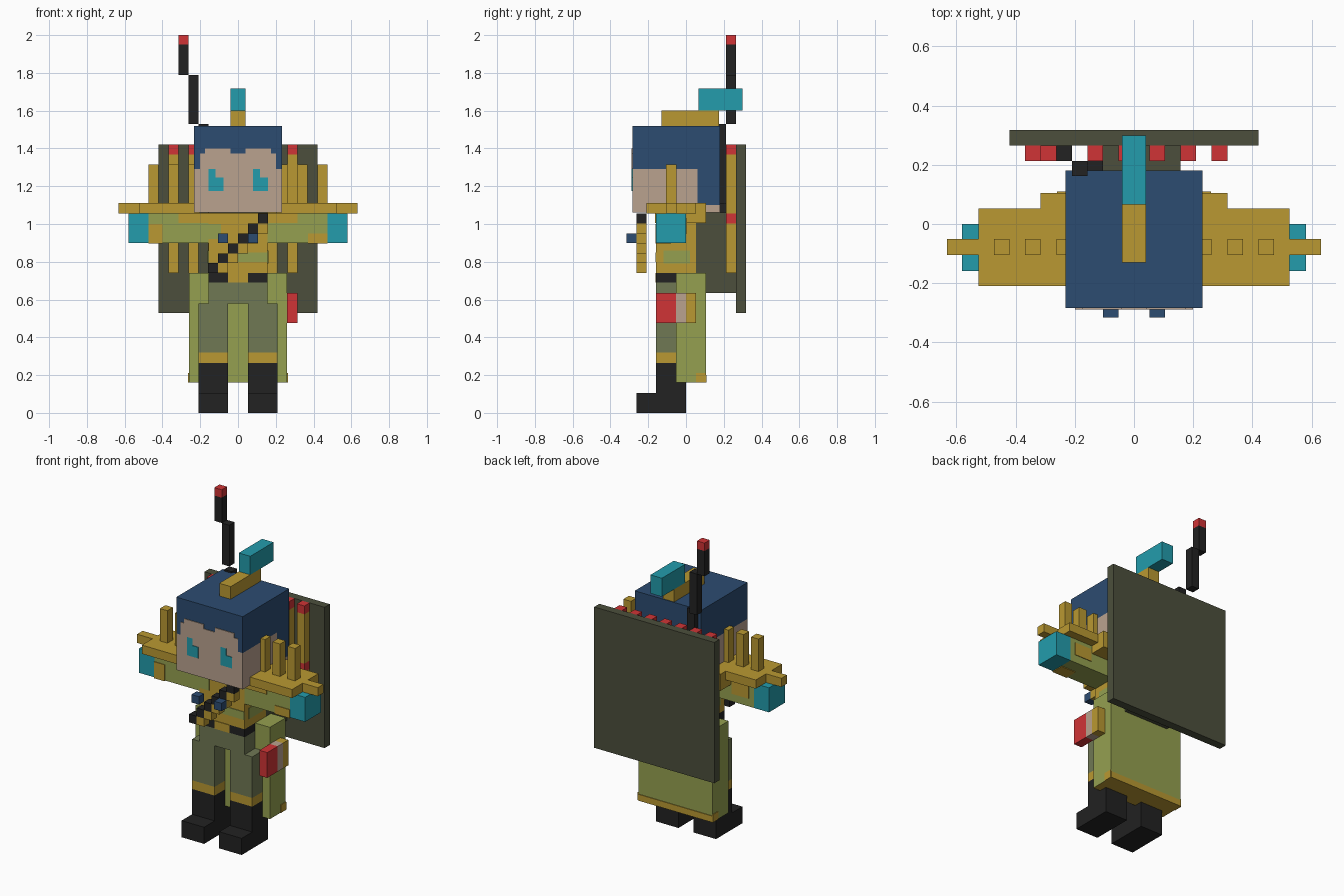
import bpy

if "Cube" in bpy.data.objects:
    bpy.data.objects.remove(bpy.data.objects["Cube"])

# Palette, given as sRGB and stored linear
PALETTE = {
    "gold": (186, 153, 50), "teal": (35, 156, 172), "navy": (44, 76, 113),
    "black": (34, 34, 34), "red": (208, 52, 54), "skin": (186, 162, 143),
    "leaf_green": (149, 160, 80), "trouser_green": (112, 120, 84),
    "dark_olive": (76, 79, 60),
}


def linear(c):
    c /= 255
    return c / 12.92 if c <= 0.04045 else ((c + 0.055) / 1.055) ** 2.4


MATS = {}
for key, rgb in PALETTE.items():
    MATS[key] = bpy.data.materials.new(key)
    MATS[key].diffuse_color = (*[linear(c) for c in rgb], 1)


def box(name, color, x, y, z):
    """Flat-sided block spanning the given x, y and z ranges."""
    bpy.ops.mesh.primitive_cube_add(size=1)
    ob = bpy.context.object
    ob.name = name
    for v in ob.data.vertices:
        for i, (lo, hi) in enumerate((x, y, z)):
            v.co[i] = lo if v.co[i] < 0 else hi
    ob.data.materials.append(MATS[color])
    return ob


def pair(name, color, x, y, z):
    """The same block on both sides of the body."""
    box(name + "_right", color, x, y, z)
    box(name + "_left", color, (-x[1], -x[0]), y, z)


U = 0.0525  # block unit
T = 0.004   # thickness of painted plates

# Boots, cuffs and trousers
LEG_X, LEG_Y = (0.053, 0.21), (-0.158, 0)
pair("boot", "black", LEG_X, LEG_Y, (0, 0.265))
pair("boot_toe", "black", LEG_X, (-0.263, -0.158), (0, 0.105))
pair("cuff", "gold", LEG_X, LEG_Y, (0.265, 0.32))
pair("trouser_leg", "trouser_green", LEG_X, LEG_Y, (0.32, 0.58))
box("hips", "trouser_green", (-0.157, 0.157), LEG_Y, (0.58, 0.69))

# Belt and buckle
box("belt", "black", (-0.157, 0.157), (-0.158, 0.053), (0.69, 0.74))
box("buckle", "gold", (-U, U), (-0.158 - T, -0.15), (0.69, 0.74))

# Coat tails with a painted hem
coat = box("coat", "leaf_green", (-0.26, 0.26), (-0.053, 0.105), (0.16, 0.69))
coat.data.materials.append(MATS["gold"])
for p in coat.data.polygons:
    if p.normal.z < -0.5:
        p.material_index = 1
pair("coat_side", "leaf_green", (0.157, 0.26), (-0.053, 0.105), (0.69, 0.74))
box("coat_back", "leaf_green", (-0.157, 0.157), (0.053, 0.105), (0.69, 0.74))
box("hem_back", "gold", (-0.26, 0.26), (0.1, 0.105 + T), (0.16, 0.2))
pair("hem_side", "gold", (0.255, 0.26 + T), (0.053, 0.105), (0.16, 0.21))

# Hip pouch
for part, col, y in (("front", "red", (-0.158, -0.053)),
                     ("middle", "skin", (-0.053, 0)), ("back", "gold", (0, 0.053))):
    box("pouch_" + part, col, (0.26, 0.315), y, (0.475, 0.635))

# Torso and its painted patches
box("torso", "gold", (-0.157, 0.157), (-0.158, 0.053), (0.74, 1.005))
box("torso_patch_high", "leaf_green", (-0.157, -0.09), (-0.158 - T, -0.15), (0.92, 1.0))
box("torso_patch_low", "leaf_green", (0.0, 0.157), (-0.158 - T, -0.15), (0.8, 0.85))
pair("torso_side_patch", "leaf_green", (0.15, 0.157 + T), (-0.12, 0.02), (0.79, 0.86))

# Arms, hands and sleeve patches
pair("arm", "leaf_green", (0.157, 0.475), LEG_Y, (0.9, 1.055))
pair("hand", "teal", (0.475, 0.58), LEG_Y, (0.9, 1.055))
box("sleeve_patch_right", "gold", (0.37, 0.475), (-0.158 - T, -0.08), (0.9 - T, 0.95))
box("sleeve_patch_left", "gold", (-0.475, -0.4), (-0.158 - T, -0.08), (0.9 - T, 1.0))
pair("sleeve_back_patch", "gold", (0.32, 0.44), (-0.05, T), (0.95, 1.03))

# Collar and shoulder armour with spikes
box("collar", "gold", (-0.315, 0.315), (-0.165, 0.105), (1.005, 1.058))
pair("shoulder_plate", "gold", (0.2, 0.525), (-0.21, 0.053), (1.055, 1.11))
pair("shoulder_rear", "gold", (0.2, 0.315), (0.053, 0.105), (1.055, 1.11))
pair("shoulder_tip", "gold", (0.525, 0.632), (-0.105, -0.05), (1.055, 1.11))
for i in range(3):
    x = 0.21 + 2 * U * i
    pair(f"shoulder_spike_{i}", "gold", (x, x + U), (-0.105, -0.05), (1.11, 1.315))

# Diagonal bandolier with cartridges, and two small blue clips
for i in range(6):
    x, z = -3 * U + i * U, 0.74 + i * U
    box(f"bandolier_{i}", "black", (x, x + U), (-0.263, -0.21), (z, z + U))
    if i < 5:
        box(f"cartridge_{i}", "gold", (x + U, x + 2 * U), (-0.263, -0.21), (z, z + U))
box("bandolier_end", "black", (-2 * U, -U), (-0.263, -0.21), (0.74, 0.74 + U))
pair("clip", "navy", (U, 2 * U), (-0.315, -0.263), (0.9, 0.95))

# Head: face block, hair cap and hair at the back
HX = (-0.232, 0.232)
box("face", "skin", HX, (-0.284, 0.06), (1.06, 1.29))
box("nape", "skin", HX, (0.06, 0.18), (1.06, 1.1))
box("hair_back", "navy", HX, (0.06, 0.18), (1.1, 1.29))
box("hair_cap", "navy", HX, (-0.284, 0.18), (1.29, 1.52))

# Forehead with a stepped hairline
FY = (-0.284 - T, -0.275)
box("forehead", "skin", (-0.2, 0.2), FY, (1.29, 1.372))
pair("forehead_bump", "skin", (0.04, 0.175), FY, (1.372, 1.4))

# Eyes
for side, x in (("left", -0.155), ("right", 0.08)):
    box("eye_tall_" + side, "teal", (x, x + 0.037), FY, (1.175, 1.29))
    box("eye_low_" + side, "teal", (x + 0.037, x + 0.078), FY, (1.175, 1.245))

# Crest and plume
box("crest", "gold", (-0.04, 0.04), (-0.13, 0.175), (1.52, 1.6))
box("plume", "teal", (-0.04, 0.04), (0.065, 0.298), (1.6, 1.717))

# Back pack and board
box("pack_core", "dark_olive", (-0.157, 0.157), (0.053, 0.265), (0.635, 1.06))
box("pack_board", "dark_olive", (-0.42, 0.42), (0.265, 0.317), (0.53, 1.42))

# Two rows of red-tipped rods in front of the board
for i in range(7):
    x = -7 * U + 2 * U * i
    for row, z0, z1 in (("low", 0.74, 1.055), ("high", 1.055, 1.42)):
        rx, ry = (x, x + U), (0.213, 0.265)
        box(f"rod_{row}_{i}", "gold", rx, ry, (z0, z1 - U))
        box(f"rod_tip_{row}_{i}", "red", rx, ry, (z1 - U, z1))

# Stepped radio aerial
box("aerial_base", "black", (-4 * U, -2 * U), (0.18, 0.213), (1.06, 1.11))
box("aerial_lower", "black", (-4 * U, -3 * U), (0.162, 0.213), (1.06, 1.53))
box("aerial_middle", "black", (-5 * U, -4 * U), (0.213, 0.265), (1.53, 1.79))
box("aerial_upper", "black", (-6 * U, -5 * U), (0.213, 0.265), (1.79, 1.95))
box("aerial_tip", "red", (-6 * U, -5 * U), (0.213, 0.265), (1.95, 2.0))

for m in bpy.data.materials:
    if m.users and not m.is_grease_pencil:
        m.use_nodes = True
        m.node_tree.nodes["Principled BSDF"].inputs["Base Color"].default_value = m.diffuse_color
